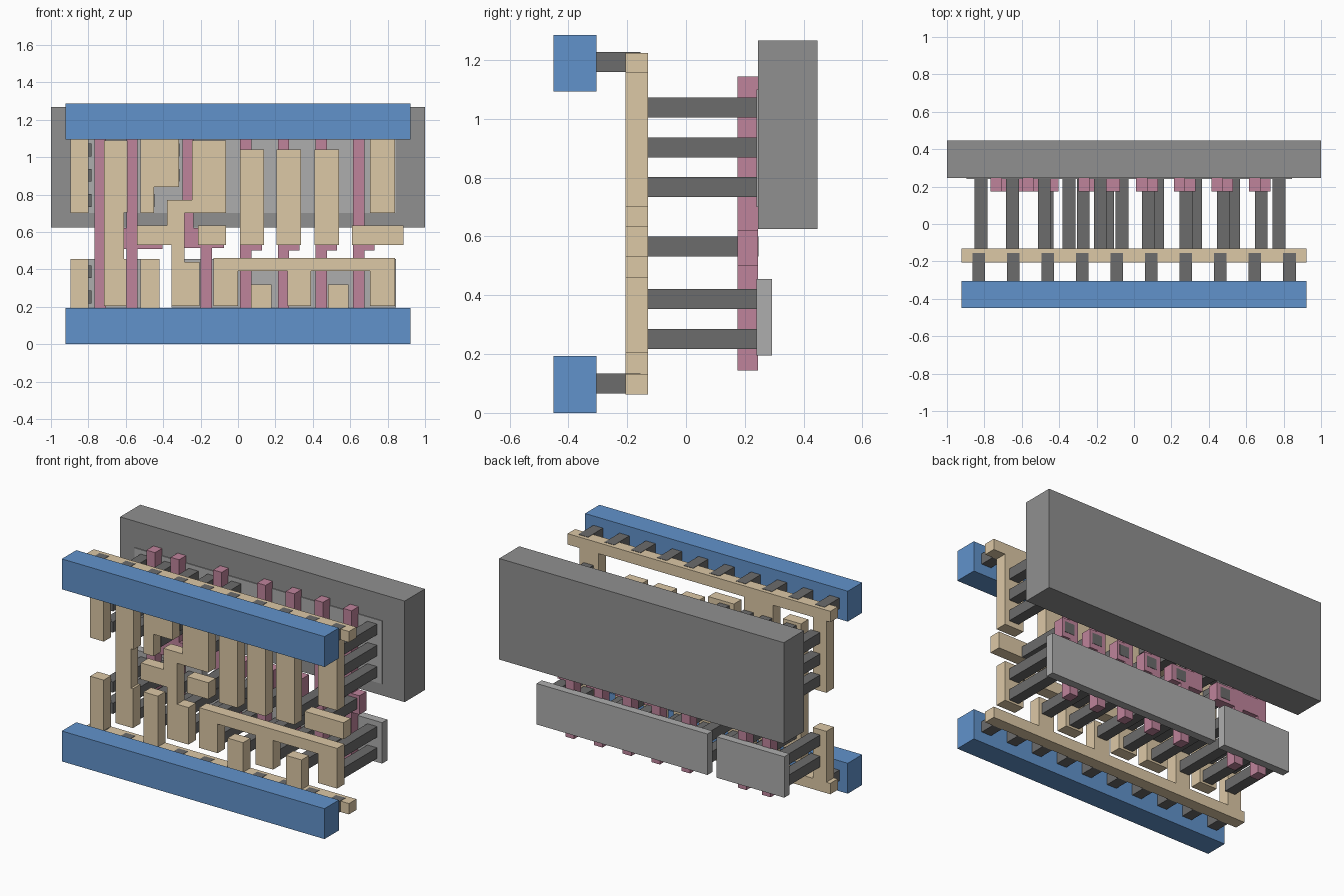
import bpy, bmesh


def material(name, rgb):
    m = bpy.data.materials.new(name)
    m.diffuse_color = (*rgb, 1)
    return m


BLUE = material("rail_blue", (0.12, 0.29, 0.60))
BEIGE = material("trace_beige", (0.72, 0.58, 0.38))
PINK = material("gate_pink", (0.52, 0.23, 0.33))
DARK = material("pillar_grey", (0.15, 0.15, 0.15))
MID = material("well_grey", (0.28, 0.28, 0.28))
LIGHT = material("strip_grey", (0.42, 0.42, 0.42))


def plate(name, outlines, y0, y1, mat):
    """Extrude closed (x, z) outlines from y0 to y1 into one object."""
    bm = bmesh.new()
    for pts in outlines:
        front = bm.faces.new([bm.verts.new((x, y0, z)) for x, z in pts])
        ret = bmesh.ops.extrude_face_region(bm, geom=[front], use_keep_orig=True)
        moved = [g for g in ret["geom"] if isinstance(g, bmesh.types.BMVert)]
        bmesh.ops.translate(bm, verts=moved, vec=(0, y1 - y0, 0))
    bmesh.ops.recalc_face_normals(bm, faces=bm.faces)
    me = bpy.data.meshes.new(name)
    bm.to_mesh(me)
    bm.free()
    me.materials.append(mat)
    ob = bpy.data.objects.new(name, me)
    bpy.context.collection.objects.link(ob)
    return ob


def rect(x0, x1, z0, z1):
    return [(x0, z0), (x1, z0), (x1, z1), (x0, z1)]


def square(x, z, r=0.034):
    return rect(x - r, x + r, z - r, z + r)


def comb(x0, x1, base, root, teeth):
    """Bar from base to root, with teeth (xa, xb, tip) growing from root."""
    pts = [(x0, base)]
    for p in [(x0, root)] + [q for a, b, t in teeth
                             for q in ((a, root), (a, t), (b, t), (b, root))] + [(x1, root), (x1, base)]:
        if p != pts[-1]:
            pts.append(p)
    return pts


# Supply rails and the short pillars behind them
for name, z in (("lower", 0.097), ("upper", 1.19)):
    plate(name + "_rail", [rect(-0.923, 0.923, z - 0.097, z + 0.096)], -0.45, -0.305, BLUE)
    plate(name + "_rail_pillars", [square(-0.8305 + i * 0.1846, z + 0.003) for i in range(10)],
          -0.306, -0.155, DARK)

# Trace layer
LI = (-0.205, -0.13, BEIGE)
plate("lower_trace", [comb(-0.923, 0.923, 0.063, 0.132, [
    (-0.895, -0.80, 0.455), (-0.52, -0.42, 0.455),
    (0.07, 0.18, 0.32), (0.48, 0.59, 0.32)])], *LI)
plate("upper_trace", [[
    (-0.923, 1.225), (-0.923, 1.156), (-0.895, 1.156), (-0.895, 0.70), (-0.80, 0.70), (-0.80, 1.156),
    (-0.52, 1.156), (-0.52, 0.70), (-0.45, 0.70), (-0.45, 0.84), (-0.315, 0.84), (-0.315, 1.156),
    (0.705, 1.156), (0.705, 0.70), (0.84, 0.70), (0.84, 1.156), (0.923, 1.156), (0.923, 1.225)]], *LI)
plate("output_trace", [[
    (-0.717, 0.205), (-0.595, 0.205), (-0.595, 0.455), (-0.61, 0.455), (-0.61, 0.705),
    (-0.59, 0.705), (-0.59, 1.09), (-0.717, 1.09)]], *LI)
plate("stepped_trace", [[
    (-0.355, 0.205), (-0.205, 0.205), (-0.205, 0.44), (-0.285, 0.44), (-0.285, 0.70),
    (-0.065, 0.70), (-0.065, 1.09), (-0.245, 1.09), (-0.245, 0.77), (-0.38, 0.77),
    (-0.38, 0.635), (-0.54, 0.635), (-0.54, 0.53), (-0.355, 0.53)]], *LI)
plate("comb_trace", [comb(-0.13, 0.84, 0.46, 0.39, [
    (-0.13, 0.0, 0.205), (0.265, 0.39, 0.205), (0.705, 0.84, 0.205)])], *LI)
plate("input_traces", [rect(-0.215, -0.065, 0.53, 0.635), rect(0.61, 0.885, 0.53, 0.635)]
      + [rect(x, x + 0.13, 0.53, 1.04) for x in (0.01, 0.207, 0.41)], *LI)

# Gate layer: linked pair, jogged gate, and four straight gates with pads
B, T = 0.145, 1.145
GATE = (0.175, 0.245, PINK)
plate("linked_gates", [[
    (-0.766, B), (-0.706, B), (-0.706, 0.51), (-0.596, 0.51), (-0.596, B), (-0.536, B),
    (-0.536, 0.51), (-0.404, 0.51), (-0.404, 0.62), (-0.536, 0.62), (-0.536, T), (-0.596, T),
    (-0.596, 0.62), (-0.706, 0.62), (-0.706, T), (-0.766, T)]], *GATE)
plate("jogged_gate", [[
    (-0.20, B), (-0.14, B), (-0.14, 0.515), (-0.075, 0.515), (-0.075, 0.62), (-0.237, 0.62),
    (-0.237, T), (-0.297, T), (-0.297, 0.515), (-0.20, 0.515)]], *GATE)
plate("straight_gates", [[
    (x, B), (x + 0.06, B), (x + 0.06, 0.50), (x + 0.115, 0.50), (x + 0.115, 0.62),
    (x + 0.06, 0.62), (x + 0.06, T), (x, T)] for x in (0.012, 0.213, 0.415, 0.616)], *GATE)

# Long pillars from the traces back to the gates and strips
LOW, HIGH = (0.252, 0.387), (0.768, 0.903, 1.038)
spots = [(x, z) for x in (-0.818, -0.65, -0.48, -0.272, -0.064, 0.33, 0.775) for z in LOW]
spots += [(x, LOW[0]) for x in (0.126, 0.533)]
spots += [(x, z) for x in (-0.818, -0.65, -0.48, -0.18, 0.775) for z in HIGH]
spots += [(-0.348, z) for z in HIGH[1:]]
spots += [(x, 0.566) for x in (-0.465, -0.14, 0.077, 0.278, 0.478, 0.68)]
plate("long_pillars", [square(x, z) for x, z in spots], -0.135, 0.247, DARK)

# Back strips and the big well block
plate("lower_strips", [rect(-0.895, -0.42, 0.195, 0.455), rect(-0.355, 0.845, 0.195, 0.455)],
      0.24, 0.292, LIGHT)
plate("upper_strip", [rect(-0.895, 0.845, 0.70, 1.10)], 0.24, 0.292, LIGHT)
plate("well_block", [rect(-1, 1, 0.625, 1.267)], 0.245, 0.447, MID)
